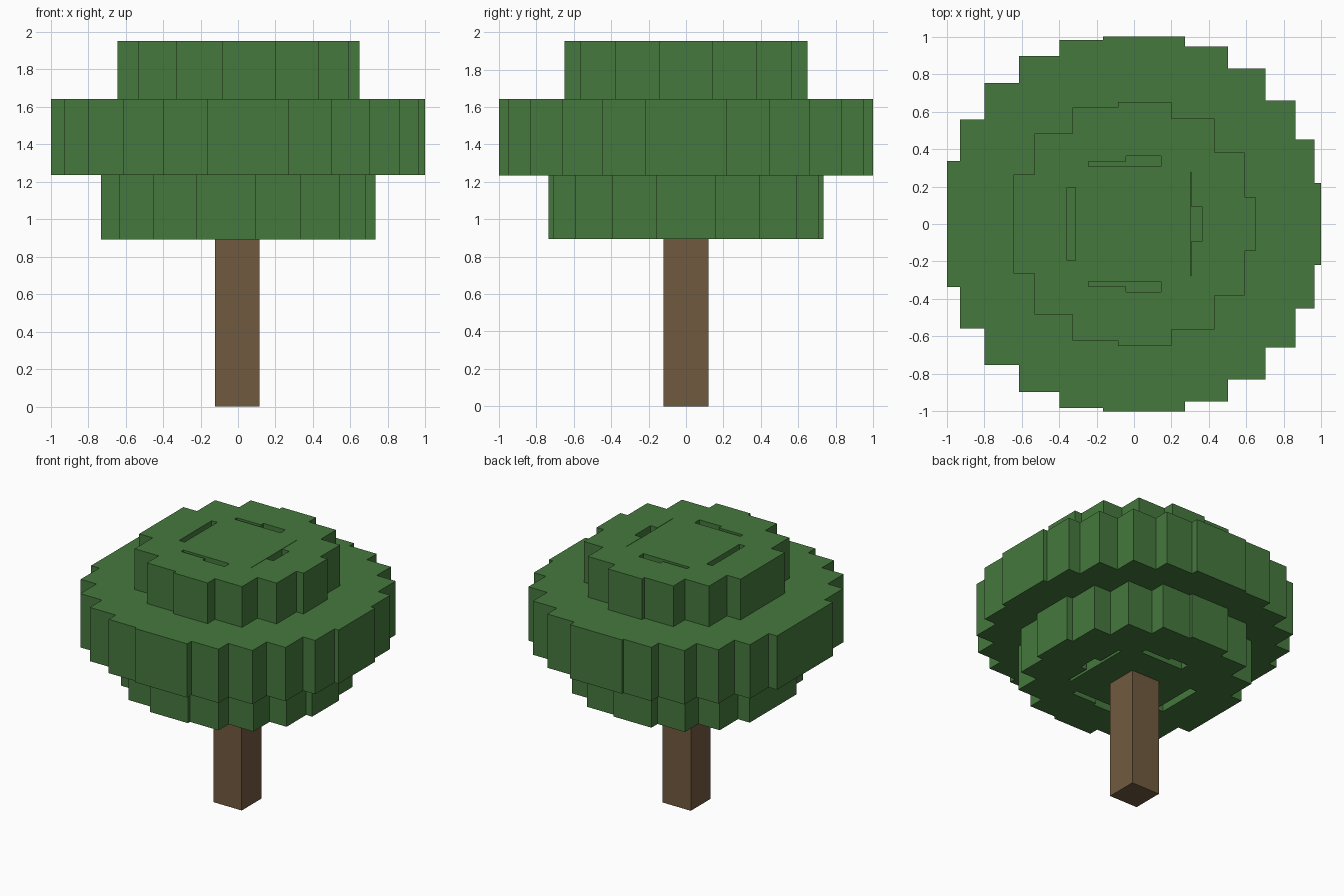
import bpy, bmesh
from math import cos, sin, tau
from mathutils import Matrix

if "Cube" in bpy.data.objects:
    bpy.data.objects.remove(bpy.data.objects["Cube"])

CX = -0.0044  # shared axis of trunk and canopy


def material(name, rgb):
    m = bpy.data.materials.new(name)
    m.diffuse_color = (*rgb, 1)
    m.use_nodes = True
    m.node_tree.nodes["Principled BSDF"].inputs["Base Color"].default_value = m.diffuse_color
    return m


def add_box(bm, x, y, half, z0, z1):
    mat = Matrix.Translation((x, y, (z0 + z1) / 2)) @ Matrix.Diagonal((2 * half, 2 * half, z1 - z0, 1))
    bmesh.ops.create_cube(bm, size=1, matrix=mat)


def finish(bm, name, mat):
    mesh = bpy.data.meshes.new(name)
    bm.to_mesh(mesh)
    bm.free()
    mesh.materials.append(mat)
    bpy.context.collection.objects.link(bpy.data.objects.new(name, mesh))


def leaf_tier(name, count, radius, half, z0, z1):
    # ring of axis-aligned blocks around a square core
    bm = bmesh.new()
    add_box(bm, CX, 0, 0.6 * radius, z0, z1)
    for i in range(count):
        a = tau * i / count
        add_box(bm, CX + radius * cos(a), radius * sin(a), half, z0, z1)
    finish(bm, name, leaves)


leaves = material("leaf_green", (0.06, 0.19, 0.047))
bark = material("bark_brown", (0.165, 0.102, 0.05))

# trunk
trunk = bmesh.new()
add_box(trunk, CX, 0, 0.119, 0, 0.893)
finish(trunk, "trunk", bark)

# canopy tiers
leaf_tier("lower_canopy", 15, 0.579, 0.160, 0.893, 1.235)
leaf_tier("middle_canopy", 21, 0.783, 0.219, 1.235, 1.643)
leaf_tier("upper_canopy", 13, 0.511, 0.143, 1.643, 1.952)
